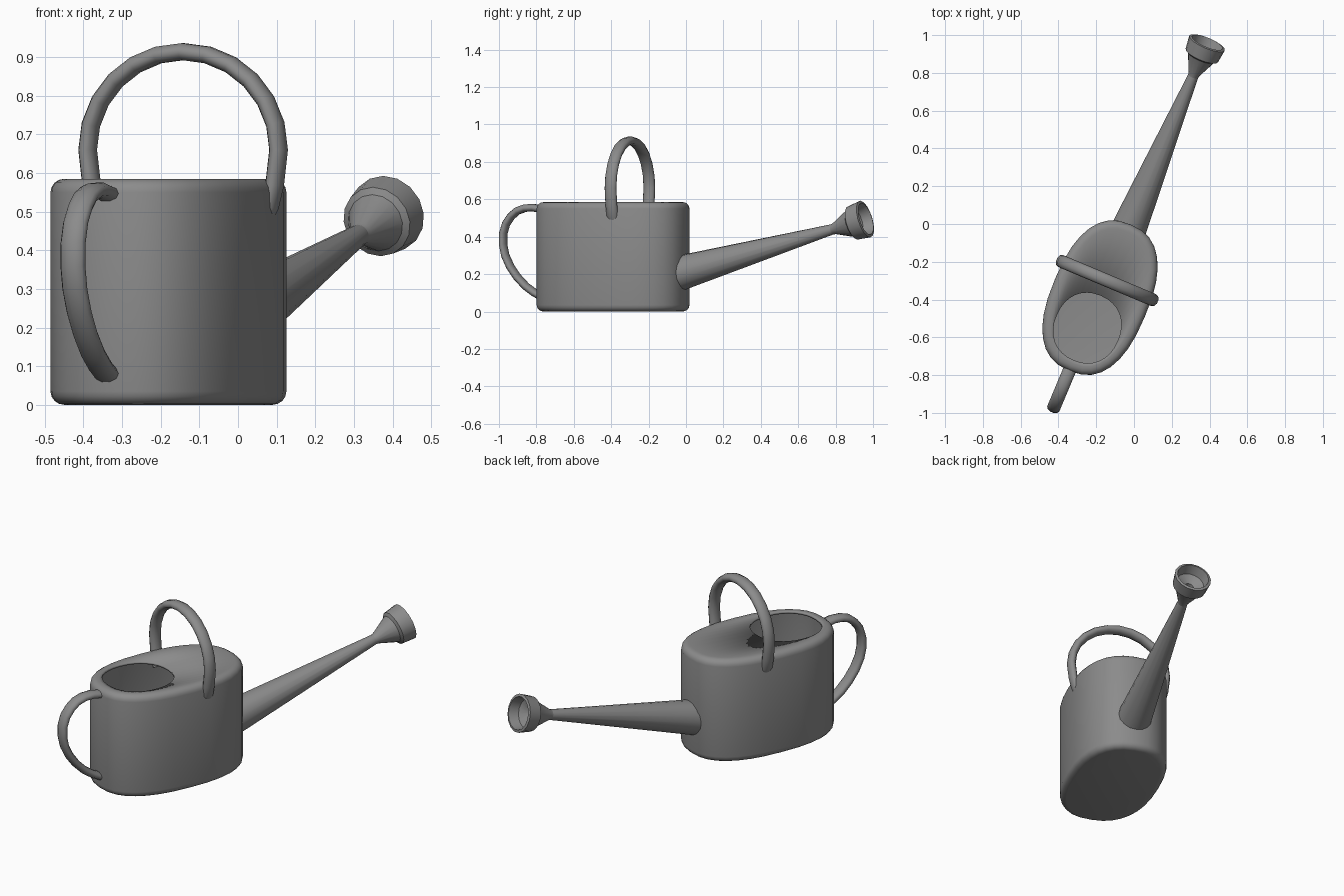
import bpy, bmesh, math
from mathutils import Vector

if "Cube" in bpy.data.objects:
    bpy.data.objects.remove(bpy.data.objects["Cube"])

# Everything is modelled along local +Y (spout direction), then turned about z
TURN = math.radians(-22.8)
ORIGIN = (-0.18, -0.39, 0)

# Dark grey metal
metal = bpy.data.materials.new("dark_metal")
metal.diffuse_color = (0.26, 0.26, 0.26, 1)
metal.use_nodes = True
metal.node_tree.nodes["Principled BSDF"].inputs["Base Color"].default_value = metal.diffuse_color


def loft(name, rings, cap_start=False, cap_end=False, angle=40):
    """Skin a list of equal-length vertex rings."""
    bm = bmesh.new()
    loops = [[bm.verts.new(p) for p in ring] for ring in rings]
    n = len(loops[0])
    for a, b in zip(loops, loops[1:]):
        for i in range(n):
            j = (i + 1) % n
            bm.faces.new((a[i], a[j], b[j], b[i]))
    if cap_start:
        bm.faces.new(loops[0][::-1])
    if cap_end:
        bm.faces.new(loops[-1])
    bmesh.ops.recalc_face_normals(bm, faces=bm.faces)
    mesh = bpy.data.meshes.new(name)
    bm.to_mesh(mesh)
    bm.free()
    mesh.materials.append(metal)
    obj = bpy.data.objects.new(name, mesh)
    bpy.context.collection.objects.link(obj)
    obj.location = ORIGIN
    obj.rotation_euler.z = TURN
    bpy.ops.object.select_all(action='DESELECT')
    obj.select_set(True)
    bpy.context.view_layer.objects.active = obj
    bpy.ops.object.shade_smooth_by_angle(angle=math.radians(angle))
    return obj


def oval(a, b, z, cy=0, power=2.45, n=32):
    """Superellipse ring: a along Y, b along X."""
    ring = []
    for i in range(n):
        t = 2 * math.pi * i / n
        c, s = math.cos(t), math.sin(t)
        ring.append((math.copysign(abs(c) ** (2 / power), c) * b,
                     cy + math.copysign(abs(s) ** (2 / power), s) * a, z))
    return ring


def section(center, e1, e2, r1, r2, n):
    return [center + e1 * (r1 * math.cos(2 * math.pi * i / n))
            + e2 * (r2 * math.sin(2 * math.pi * i / n)) for i in range(n)]


def sweep(name, points, side, wide=0.033, thin=0.022):
    """Flattened tube along a planar path."""
    pts = [Vector(p) for p in points]
    rings = []
    for i, p in enumerate(pts):
        t = (pts[min(i + 1, len(pts) - 1)] - pts[max(i - 1, 0)]).normalized()
        rings.append(section(p, side, side.cross(t), wide, thin, 10))
    return loft(name, rings, True, True, angle=60)


def turned(name, start, axis, profile, n, **caps):
    """Surface of revolution: profile of (distance, radius) along an axis."""
    x = Vector((1, 0, 0))
    up = x.cross(axis)
    return loft(name, [section(start + axis * d, x, up, r, r, n)
                       for d, r in profile], **caps)


# Body with rounded rims, and a lid with a filling opening at the rear
A, B, R, TOP = 0.420, 0.258, 0.035, 0.585
steps = [math.radians(d) for d in (0, 22.5, 45, 67.5, 90)]
body_profile = [(R * (1 - math.cos(t)), R * (1 - math.sin(t))) for t in steps[::-1]]
body_profile += [(R * (1 - math.cos(t)), TOP - R * (1 - math.sin(t))) for t in steps]
body_profile.append((R + 0.008, TOP))
body_rings = [oval(A - d, B - d, z) for d, z in body_profile]
body_rings.append(oval(0.185, 0.175, TOP, cy=-0.174, power=2.2))
body = loft("body", body_rings, cap_start=True)
shell = body.modifiers.new("wall", 'SOLIDIFY')
shell.thickness = 0.012
shell.offset = -1

# Tapered spout
base, tip = Vector((0, 0.39, 0.206)), Vector((0, 1.274, 0.44))
spout_axis = (tip - base).normalized()
turned("spout", base, spout_axis,
       [(0, 0.094), ((tip - base).length + 0.01, 0.027)], 16, cap_start=True)

# Sprinkler head: cone, wide band and recessed bowl
turned("sprinkler_head", tip, Vector((0, 1, 0.29)).normalized(),
       [(-0.01, 0.027), (0.01, 0.03), (0.112, 0.076), (0.122, 0.093),
        (0.196, 0.102), (0.200, 0.088), (0.145, 0.076), (0.12, 0.026),
        (0.03, 0.018)], 16, cap_end=True, angle=30)

# Carrying handle arching across the body
arch = [(0.228, 0.098, 0.488), (0.243, 0.098, 0.515), (0.257, 0.098, 0.57)]
arch += [(0.268 * math.cos(math.pi * i / 12), 0.098,
          0.66 + 0.254 * math.sin(math.pi * i / 12)) for i in range(13)]
arch += [(-x, y, z) for x, y, z in arch[2::-1]]
sweep("top_handle", arch, Vector((0, 1, 0)), 0.034, 0.023)

# Pouring handle at the rear
rear = [(-0.405, 0.545), (-0.46, 0.555), (-0.51, 0.553), (-0.555, 0.538),
        (-0.59, 0.51), (-0.62, 0.47), (-0.636, 0.42), (-0.638, 0.36),
        (-0.625, 0.30), (-0.596, 0.24), (-0.556, 0.185), (-0.506, 0.135),
        (-0.455, 0.10), (-0.405, 0.075)]
sweep("rear_handle", [(0, y, z) for y, z in rear], Vector((1, 0, 0)), 0.035, 0.021)
